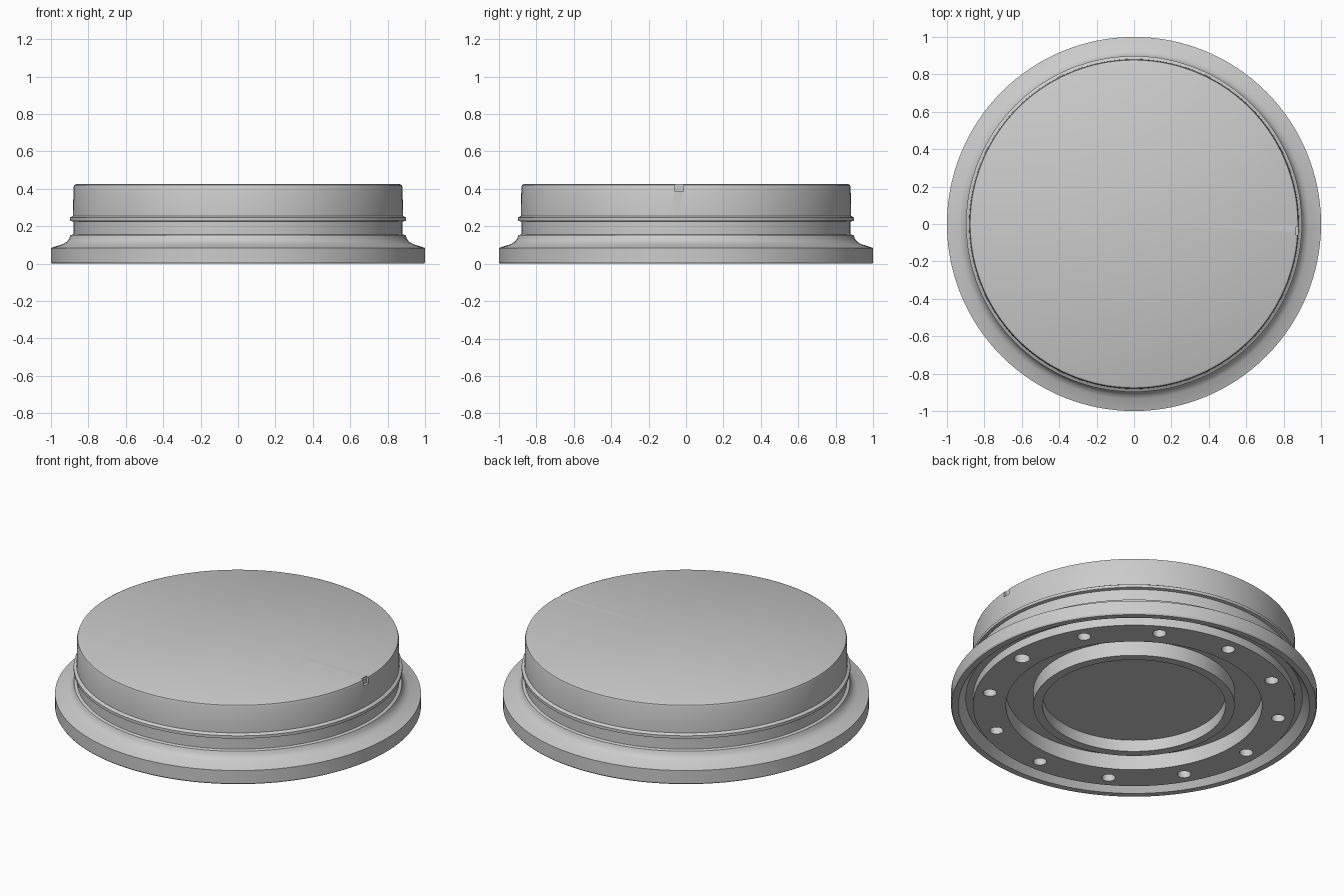
import bpy, bmesh
from math import cos, sin, pi, radians
from mathutils import Matrix, Vector

cube = bpy.data.objects.get("Cube")
if cube:
    bpy.data.objects.remove(cube, do_unlink=True)

grey = bpy.data.materials.new("plain grey")
grey.use_nodes = True
grey.diffuse_color = (0.6, 0.6, 0.6, 1)
grey.node_tree.nodes["Principled BSDF"].inputs["Base Color"].default_value = (0.6, 0.6, 0.6, 1)


def add_object(name, bm):
    bmesh.ops.recalc_face_normals(bm, faces=bm.faces)
    mesh = bpy.data.meshes.new(name)
    bm.to_mesh(mesh)
    bm.free()
    mesh.materials.append(grey)
    obj = bpy.data.objects.new(name, mesh)
    bpy.context.collection.objects.link(obj)
    return obj


def lathe(name, profile, steps=128):
    """Revolve (radius, height) points around z."""
    bm = bmesh.new()
    verts = [bm.verts.new((r, 0, z)) for r, z in profile]
    edges = [bm.edges.new(pair) for pair in zip(verts, verts[1:])]
    bmesh.ops.spin(bm, geom=verts + edges, cent=(0, 0, 0), axis=(0, 0, 1),
                   angle=2 * pi, steps=steps, use_duplicate=False)
    bmesh.ops.remove_doubles(bm, verts=bm.verts, dist=0.0005)
    return add_object(name, bm)


# Underside, from the centre out: recess, ring boss, channel, plate, groove
underside = [(0, 0.07), (0.5, 0.07), (0.5, 0), (0.55, 0), (0.55, 0.09),
             (0.7, 0.09), (0.7, 0), (0.88, 0), (0.88, 0.05), (0.92, 0.05),
             (0.96, 0)]
# Base flange with a concave upper face
flange = [(0.995, 0), (1, 0.008), (1, 0.084), (0.935, 0.105), (0.914, 0.118),
          (0.902, 0.135), (0.896, 0.152)]
# Neck, raised bead and rounded cap edge
cap = [(0.88, 0.157), (0.88, 0.225), (0.898, 0.229), (0.898, 0.246),
       (0.882, 0.256), (0.88, 0.408), (0.876, 0.42), (0.866, 0.425), (0, 0.425)]
body = lathe("round_cap", underside + flange + cap)

# Twelve bolt holes, one of them wider
bm = bmesh.new()
for i in range(12):
    angle = radians(30 * i)
    radius = 0.044 if i == 0 else 0.037
    bmesh.ops.create_cone(bm, cap_ends=True, segments=24, radius1=radius,
                          radius2=radius, depth=0.2,
                          matrix=Matrix.Translation((0.8 * cos(angle), 0.8 * sin(angle), 0)))
# Small notch in the cap edge
bmesh.ops.create_cube(bm, size=1, matrix=Matrix.Translation((0.89, -0.035, 0.41))
                      @ Matrix.Diagonal(Vector((0.05, 0.045, 0.05, 1))))
cutter = add_object("hole_cutter", bm)
cutter.hide_render = True

bpy.ops.object.select_all(action='DESELECT')
body.select_set(True)
bpy.context.view_layer.objects.active = body
cut = body.modifiers.new("holes", 'BOOLEAN')
cut.operation = 'DIFFERENCE'
cut.solver = 'EXACT'
cut.object = cutter
bpy.ops.object.modifier_apply(modifier=cut.name)
bpy.data.objects.remove(cutter, do_unlink=True)
bpy.ops.object.shade_smooth_by_angle(angle=radians(30))
